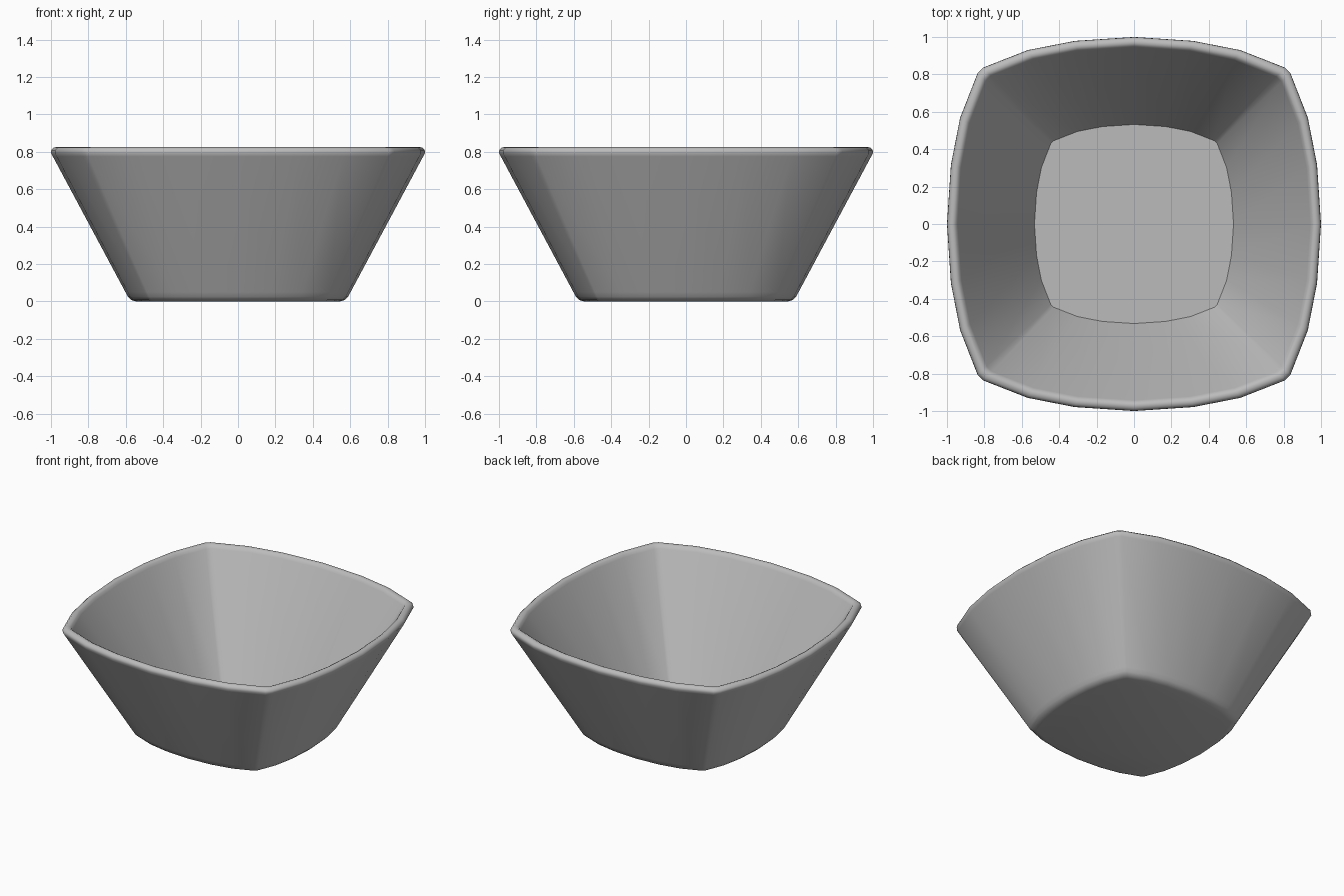
import bpy
import bmesh
import math

if "Cube" in bpy.data.objects:
    bpy.data.objects.remove(bpy.data.objects["Cube"], do_unlink=True)

# Glaze
glaze = bpy.data.materials.new("grey_ceramic")
glaze.use_nodes = True
colour = (0.5, 0.5, 0.5, 1)
glaze.diffuse_color = colour
glaze.node_tree.nodes["Principled BSDF"].inputs["Base Color"].default_value = colour

# Rounded-square outline: one bowed side, turned to make all four
side = [(-0.803, 0.832), (-0.565, 0.925), (-0.315, 0.974), (0, 0.995),
        (0.315, 0.974), (0.565, 0.925), (0.803, 0.832)]
outline = []
for turn in range(4):
    c, s = round(math.cos(turn * math.pi / 2)), round(math.sin(turn * math.pi / 2))
    outline += [(x * c + y * s, y * c - x * s) for x, y in side]

# Wall section from the foot, over the rim, down to the inner floor: (scale, height)
section = [(0.548, 0), (0.575, 0.008), (0.592, 0.025), (0.605, 0.05),
           (0.995, 0.775), (1.005, 0.795), (1.003, 0.81), (0.99, 0.823),
           (0.972, 0.826), (0.957, 0.818), (0.947, 0.8), (0.535, 0.035)]

bm = bmesh.new()
rings = [[bm.verts.new((x * k, y * k, z)) for x, y in outline] for k, z in section]
n = len(outline)
for low, high in zip(rings, rings[1:]):
    for i in range(n):
        j = (i + 1) % n
        bm.faces.new((low[i], low[j], high[j], high[i]))
bm.faces.new(rings[0])
bm.faces.new(rings[-1])
bmesh.ops.recalc_face_normals(bm, faces=bm.faces)

mesh = bpy.data.meshes.new("bowl")
bm.to_mesh(mesh)
bm.free()
mesh.materials.append(glaze)
bowl = bpy.data.objects.new("bowl", mesh)
bpy.context.collection.objects.link(bowl)
bpy.context.view_layer.objects.active = bowl
bowl.select_set(True)
bpy.ops.object.shade_smooth_by_angle(angle=math.radians(40))
